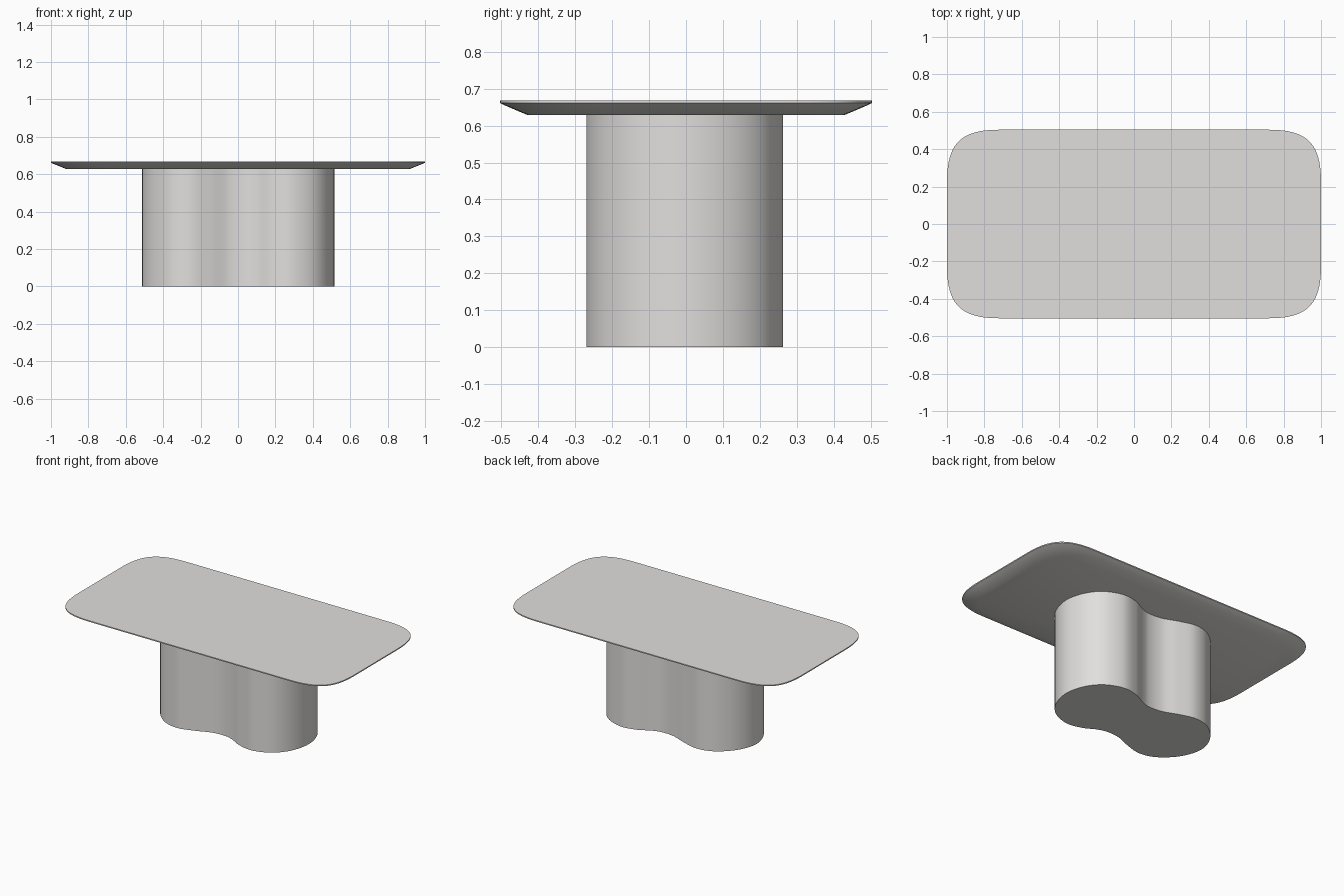
import bpy, bmesh, math
from mathutils import Vector

if "Cube" in bpy.data.objects:
    bpy.data.objects.remove(bpy.data.objects["Cube"])

stone = bpy.data.materials.new("warm_light_grey")
stone.diffuse_color = (0.75, 0.74, 0.72, 1.0)
stone.use_nodes = True
stone.node_tree.nodes["Principled BSDF"].inputs["Base Color"].default_value = stone.diffuse_color


def loft(name, rings):
    """Skin a stack of matching closed rings and cap both ends."""
    bm = bmesh.new()
    loops = [[bm.verts.new(p) for p in ring] for ring in rings]
    n = len(loops[0])
    for low, high in zip(loops, loops[1:]):
        for i in range(n):
            j = (i + 1) % n
            bm.faces.new((low[i], low[j], high[j], high[i]))
    bm.faces.new(loops[0][::-1])
    bm.faces.new(loops[-1])
    bmesh.ops.recalc_face_normals(bm, faces=bm.faces)
    mesh = bpy.data.meshes.new(name)
    bm.to_mesh(mesh)
    bm.free()
    mesh.materials.append(stone)
    obj = bpy.data.objects.new(name, mesh)
    bpy.context.collection.objects.link(obj)
    bpy.ops.object.select_all(action='DESELECT')
    obj.select_set(True)
    bpy.context.view_layer.objects.active = obj
    bpy.ops.object.shade_smooth_by_angle(angle=math.radians(25))
    return obj


def soft_rectangle(a, b, d, z, steps=20, pull=0.74):
    """Rectangle of half sizes a, b with soft bezier corners of length d."""
    ring = []
    for k, (sx, sy) in enumerate([(1, 1), (-1, 1), (-1, -1), (1, -1)]):
        corner = []
        for i in range(steps + 1):
            t = i / steps
            u = 1 - t
            # distance from the sharp corner along each side
            dx = d * (3 * u * t * t * (1 - pull) + t ** 3)
            dy = d * (u ** 3 + 3 * u * u * t * (1 - pull))
            corner.append((sx * (a - dx), sy * (b - dy), z))
        ring += corner if k % 2 == 0 else corner[::-1]
    return ring


def smooth_closed(points, steps=8):
    """Catmull-Rom curve through a closed list of 2D points."""
    pts = [Vector(p) for p in points]
    n = len(pts)
    out = []
    for i in range(n):
        p0, p1, p2, p3 = (pts[(i + k) % n] for k in (-1, 0, 1, 2))
        for s in range(steps):
            t = s / steps
            out.append(0.5 * (2 * p1 + (p2 - p0) * t
                              + (2 * p0 - 5 * p1 + 4 * p2 - p3) * t * t
                              + (3 * p1 - p0 - 3 * p2 + p3) * t ** 3))
    return out


# Tabletop: thin lip with a wide bevel underneath
loft("tabletop", [
    soft_rectangle(0.92, 0.428, 0.25, 0.628),
    soft_rectangle(0.985, 0.489, 0.275, 0.654),
    soft_rectangle(1.0, 0.504, 0.28, 0.661),
    soft_rectangle(1.0, 0.504, 0.28, 0.668),
])

# Pedestal: two-lobed column with a soft waist
half = [(0.485, 0.125), (0.41, 0.217), (0.295, 0.262), (0.19, 0.247),
        (0.105, 0.205), (0.04, 0.188), (-0.05, 0.195), (-0.15, 0.232),
        (-0.26, 0.258), (-0.37, 0.228), (-0.47, 0.13)]
outline = smooth_closed([(0.515, 0)] + half + [(-0.512, 0)]
                        + [(x, -y * 1.025) for x, y in reversed(half)])
loft("pedestal", [[(p.x, p.y, z) for p in outline] for z in (0.0, 0.63)])
